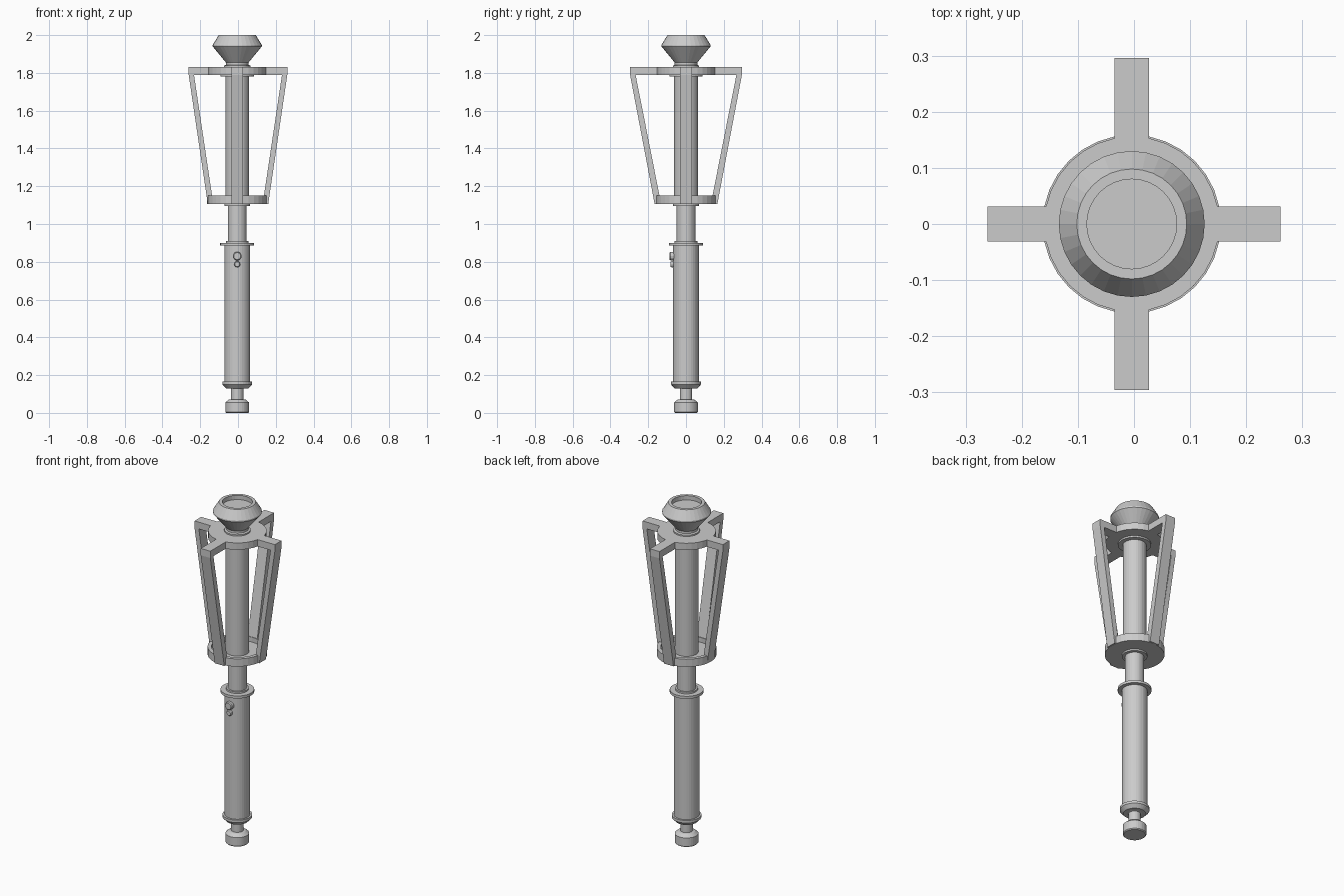
import bpy, bmesh, math
from mathutils import Matrix

if "Cube" in bpy.data.objects:
    bpy.data.objects.remove(bpy.data.objects["Cube"])

CX = -0.004   # the turned parts sit a hair left of centre
SIDES = 32


def finish(name, bm):
    bmesh.ops.recalc_face_normals(bm, faces=bm.faces)
    mesh = bpy.data.meshes.new(name)
    bm.to_mesh(mesh)
    bm.free()
    obj = bpy.data.objects.new(name, mesh)
    bpy.context.collection.objects.link(obj)
    return obj


def lathe(name, profile, sides=SIDES, matrix=None):
    """Turn (radius, height) points around z and cap both ends."""
    bm = bmesh.new()
    rings = []
    for r, z in profile:
        rings.append([bm.verts.new((r * math.cos(math.tau * i / sides),
                                    r * math.sin(math.tau * i / sides), z))
                      for i in range(sides)])
    for a, b in zip(rings, rings[1:]):
        for i in range(sides):
            j = (i + 1) % sides
            bm.faces.new((a[i], a[j], b[j], b[i]))
    bm.faces.new(rings[0])
    bm.faces.new(rings[-1])
    bm.transform(matrix or Matrix.Translation((CX, 0, 0)))
    return finish(name, bm)


def arm(name, angle, reach, foot, top_in, foot_in, shift):
    """Top spoke and slanted strut as one extruded side profile."""
    prof = [(0.12, 1.83), (reach, 1.83), (reach, 1.79), (foot, 1.106),
            (foot_in, 1.106), (foot_in, 1.148), (top_in, 1.79), (0.12, 1.79)]
    half = 0.031
    bm = bmesh.new()
    face = bm.faces.new([bm.verts.new((x, -half, z)) for x, z in prof])
    new = bmesh.ops.extrude_face_region(bm, geom=[face])["geom"]
    verts = [v for v in new if isinstance(v, bmesh.types.BMVert)]
    bmesh.ops.translate(bm, verts=verts, vec=(0, 2 * half, 0))
    bm.transform(Matrix.Translation((shift, 0, 0)) @ Matrix.Rotation(angle, 4, 'Z'))
    return finish(name, bm)


# Handle end
lathe("pommel", [(0.058, 0), (0.063, 0.005), (0.063, 0.055), (0.045, 0.07),
                 (0.033, 0.072), (0.033, 0.128), (0.055, 0.135), (0.062, 0.15)])
lathe("lower_collar", [(0.06, 0.13), (0.079, 0.15), (0.079, 0.165), (0.06, 0.165)])
lathe("handle", [(0.068, 0.16), (0.068, 0.89)])
lathe("upper_collar", [(0.068, 0.885), (0.09, 0.885), (0.09, 0.9),
                       (0.06, 0.9), (0.06, 0.91), (0.05, 0.91)])

# Shaft and core
lathe("shaft", [(0.05, 0.9), (0.05, 1.11)])
lathe("lower_washer", [(0.068, 1.095), (0.068, 1.107)])
lathe("core_tube", [(0.063, 1.11), (0.063, 1.8)])
lathe("upper_washer", [(0.088, 1.78), (0.088, 1.792)])

# Cage dish and hub
lathe("cage_dish", [(0.159, 1.105), (0.159, 1.15), (0.138, 1.15), (0.138, 1.122)])
lathe("cage_hub", [(0.156, 1.79), (0.156, 1.83)])

# Four cage arms, the front and back pair reaching further
for i, side in enumerate(("right", "back", "left", "front")):
    if i % 2:
        arm(f"cage_arm_{side}", i * math.pi / 2, 0.296, 0.166, 0.267, 0.14, CX)
    else:
        arm(f"cage_arm_{side}", i * math.pi / 2, 0.261, 0.160, 0.233, 0.137, 0)

# Flared tip with a recessed top
lathe("tip", [(0.07, 1.825), (0.07, 1.838), (0.06, 1.842), (0.06, 1.855),
              (0.13, 1.94), (0.13, 1.948), (0.098, 2.0), (0.08, 2.0), (0.08, 1.975)])

# Two buttons on the front of the handle
for name, r, z, out in (("large_button", 0.023, 0.83, 0.087),
                        ("small_button", 0.016, 0.787, 0.082)):
    m = Matrix.Translation((CX, 0, z)) @ Matrix.Rotation(math.pi / 2, 4, 'X')
    lathe(name, [(r, 0.055), (r, out - 0.005), (r * 0.8, out)], 16, m)
